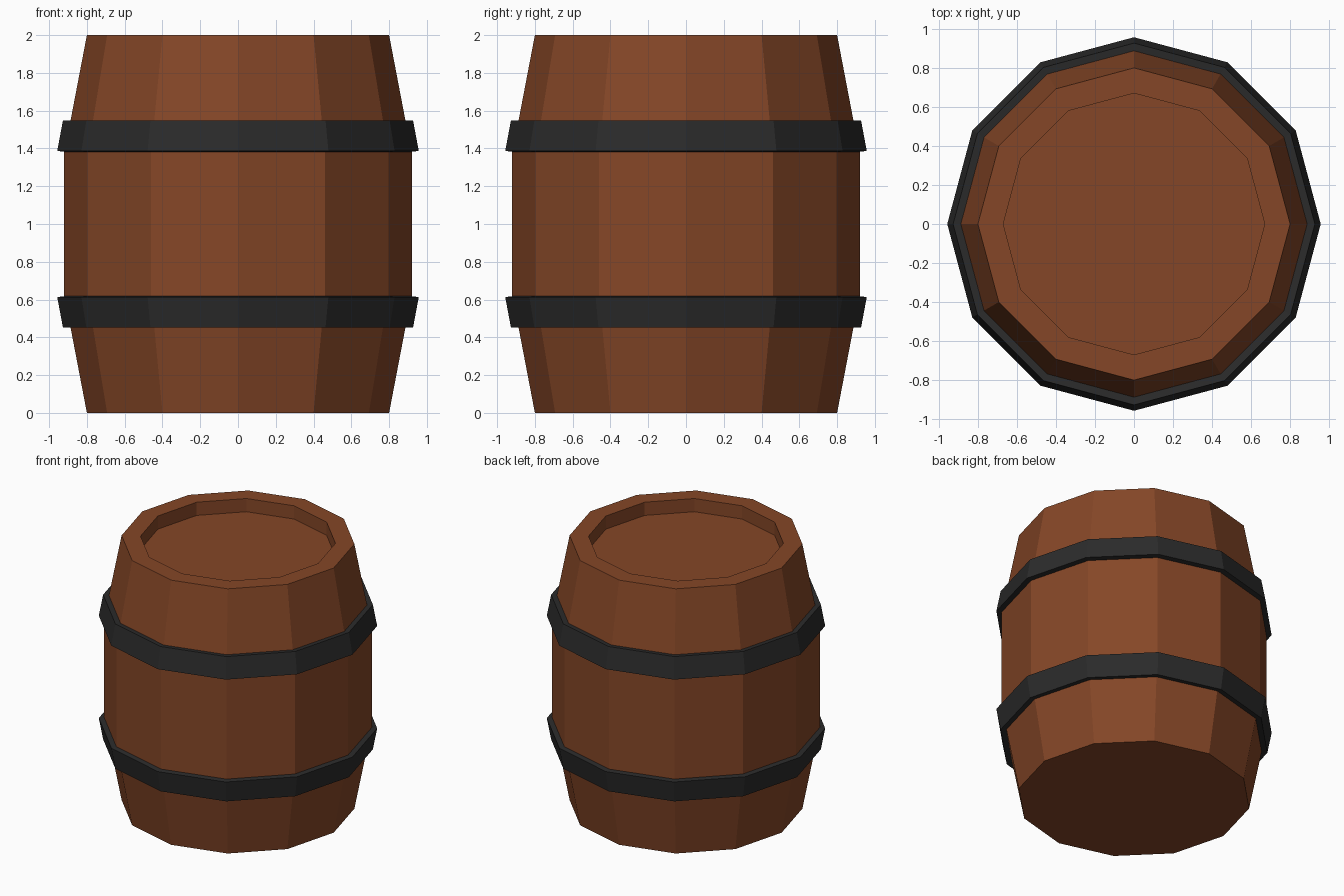
import bpy, bmesh
from math import cos, sin, pi

if "Cube" in bpy.data.objects:
    bpy.data.objects.remove(bpy.data.objects["Cube"])

SIDES = 12

def material(name, color):
    m = bpy.data.materials.new(name)
    m.diffuse_color = color
    m.use_nodes = True
    m.node_tree.nodes["Principled BSDF"].inputs["Base Color"].default_value = m.diffuse_color
    return m

wood = material("wood", (0.235, 0.062, 0.02, 1))
iron = material("dark_iron", (0.024, 0.024, 0.024, 1))

def lathe(name, profile, mat, closed):
    """Revolve (radius, z) points around z; closed loops the profile, otherwise both ends are capped."""
    bm = bmesh.new()
    rings = [[bm.verts.new((r * cos(2 * pi * i / SIDES), r * sin(2 * pi * i / SIDES), z))
              for i in range(SIDES)] for r, z in profile]
    pairs = list(zip(rings, rings[1:]))
    if closed:
        pairs.append((rings[-1], rings[0]))
    else:
        bm.faces.new(rings[0])
        bm.faces.new(rings[-1])
    for a, b in pairs:
        for i in range(SIDES):
            j = (i + 1) % SIDES
            bm.faces.new((a[i], a[j], b[j], b[i]))
    bmesh.ops.recalc_face_normals(bm, faces=bm.faces)
    mesh = bpy.data.meshes.new(name)
    bm.to_mesh(mesh)
    bm.free()
    mesh.materials.append(mat)
    obj = bpy.data.objects.new(name, mesh)
    bpy.context.collection.objects.link(obj)
    return obj

# Bulging body with a recessed lid
lathe("barrel_body", [(0.80, 0), (0.887, 0.455), (0.92, 0.62), (0.92, 1.38),
                      (0.887, 1.545), (0.80, 2), (0.67, 2), (0.67, 1.9)], wood, False)

# Hoops following the taper, mirrored about mid-height
hoop = [(0.887, 0.457), (0.927, 0.453), (0.957, 0.613), (0.918, 0.618)]
lathe("lower_hoop", hoop, iron, True)
lathe("upper_hoop", [(r, 2 - z) for r, z in hoop], iron, True)
